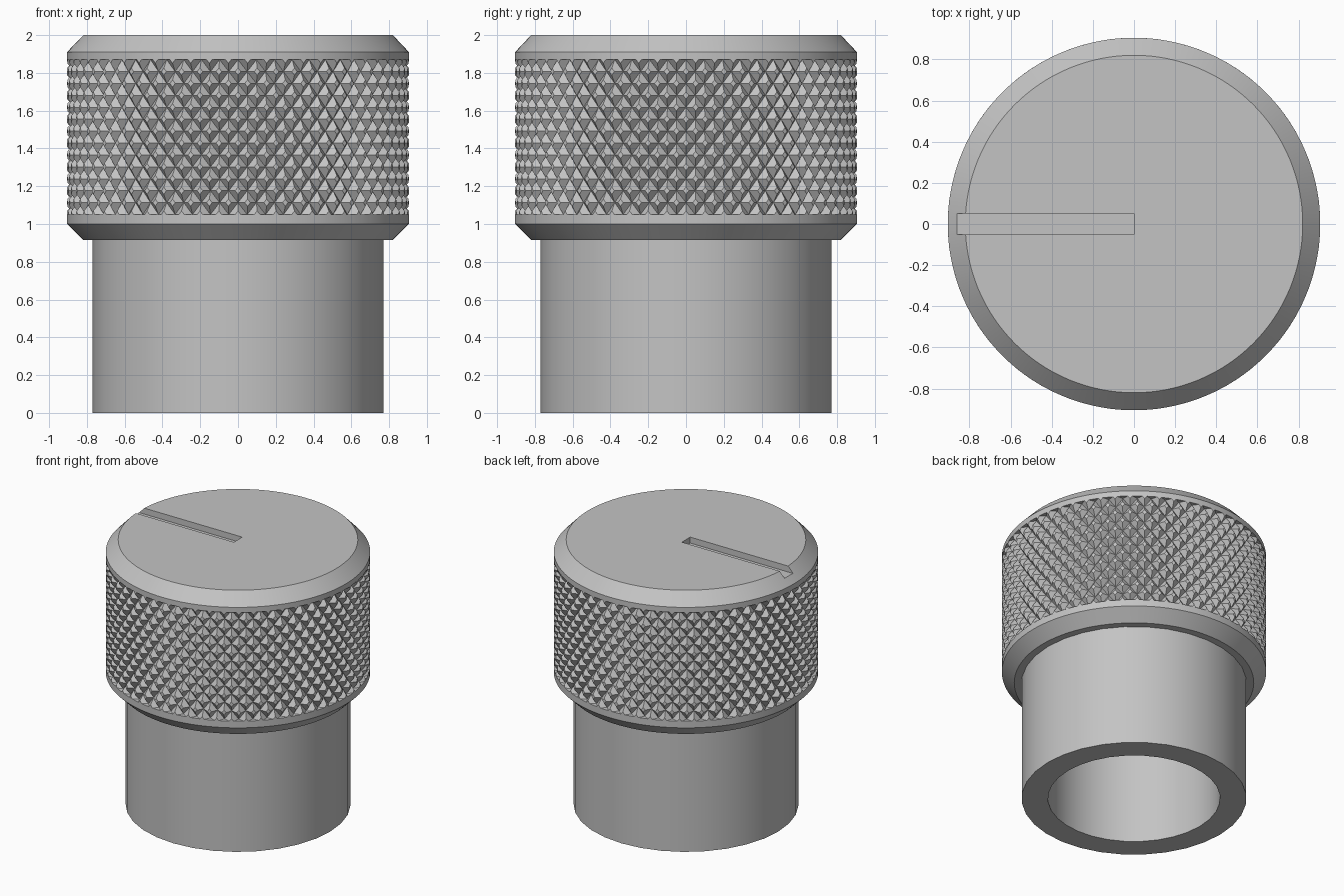
import bpy, bmesh, math
from math import cos, sin, pi, radians

if "Cube" in bpy.data.objects:
    bpy.data.objects.remove(bpy.data.objects["Cube"])

GREY = (0.55, 0.55, 0.55, 1)
metal = bpy.data.materials.new("grey_metal")
metal.use_nodes = True
metal.diffuse_color = GREY
metal.node_tree.nodes["Principled BSDF"].inputs["Base Color"].default_value = GREY

R, DEPTH = 0.905, 0.035          # cap radius, knurl depth
LOW, HIGH = 1.05, 1.87           # knurled band
COUNT, ROWS = 56, 13             # diamonds around, half-rows up


def finish(bm, name, smooth=True):
    bmesh.ops.recalc_face_normals(bm, faces=bm.faces)
    mesh = bpy.data.meshes.new(name)
    bm.to_mesh(mesh)
    bm.free()
    obj = bpy.data.objects.new(name, mesh)
    bpy.context.collection.objects.link(obj)
    mesh.materials.append(metal)
    if smooth:
        smooth_sharp(obj)
    return obj


def smooth_sharp(obj):
    bpy.ops.object.select_all(action='DESELECT')
    obj.select_set(True)
    bpy.context.view_layer.objects.active = obj
    bpy.ops.object.shade_smooth_by_angle(angle=radians(30))


def lathe(profile, segments):
    """Revolve (radius, z) points; a zero radius end closes in a flat disc."""
    bm = bmesh.new()
    rings = []
    for r, z in profile:
        rings.append([bm.verts.new((r * cos(2 * pi * i / segments),
                                    r * sin(2 * pi * i / segments), z))
                      for i in range(segments)])
    for a, b in zip(rings, rings[1:]):
        for i in range(segments):
            j = (i + 1) % segments
            bm.faces.new((a[i], a[j], b[j], b[i]))
    bm.faces.new(rings[0])
    bm.faces.new(rings[-1])
    return bm


# Cap: chamfered at both ends, recessed where the knurling sits
core = R - DEPTH - 0.003
cap = finish(lathe([(0.82, 0.915), (R, 1.0), (R, LOW), (core, LOW),
                    (core, HIGH), (R, HIGH), (R, 1.91), (0.82, 2.0)], 128),
             "cap", smooth=False)

# Pointer slot cut in the top of the cap
bm = bmesh.new()
bmesh.ops.create_cube(bm, size=1)
bmesh.ops.scale(bm, vec=(0.86, 0.10, 0.2), verts=bm.verts)
bmesh.ops.translate(bm, vec=(-0.43, 0, 2.055), verts=bm.verts)
cutter = finish(bm, "slot_cutter", smooth=False)
cutter.hide_render = True
cut = cap.modifiers.new("slot", 'BOOLEAN')
cut.operation = 'DIFFERENCE'
cut.object = cutter
cut.solver = 'EXACT'
bpy.ops.object.select_all(action='DESELECT')
cap.select_set(True)
bpy.context.view_layer.objects.active = cap
bpy.ops.object.modifier_apply(modifier=cut.name)
bpy.data.objects.remove(cutter)
smooth_sharp(cap)

# Knurling: staggered blunt diamonds, trimmed flat at the band ends
bm = bmesh.new()
half_w = pi / COUNT
half_h = (HIGH - LOW) / ROWS
TIP = 0.3
for row in range(ROWS + 1):
    zc = LOW + row * half_h
    for i in range(COUNT):
        ac = (2 * i + row % 2) * half_w

        def corners(radius, scale):
            out = []
            for da, dz in ((1, 0), (0, 1), (-1, 0), (0, -1)):
                a = ac + da * half_w * scale
                out.append(bm.verts.new((radius * cos(a), radius * sin(a),
                                         zc + dz * half_h * scale)))
            return out

        base, tip = corners(R - DEPTH, 1), corners(R, TIP)
        bm.faces.new(tip)
        for k in range(4):
            n = (k + 1) % 4
            bm.faces.new((base[k], base[n], tip[n], tip[k]))
for z, direction in ((LOW, -1), (HIGH, 1)):
    bmesh.ops.bisect_plane(bm, geom=bm.verts[:] + bm.edges[:] + bm.faces[:],
                           plane_co=(0, 0, z), plane_no=(0, 0, direction),
                           clear_outer=True)
for f in bm.faces:
    c = f.calc_center_median()
    f.normal_update()
    if f.normal.x * c.x + f.normal.y * c.y < 0:
        f.normal_flip()
mesh = bpy.data.meshes.new("knurled_grip")
bm.to_mesh(mesh)
bm.free()
mesh.materials.append(metal)
grip = bpy.data.objects.new("knurled_grip", mesh)
bpy.context.collection.objects.link(grip)

# Stem: hollow sleeve, its bore closed by the underside of the cap
finish(lathe([(0.59, 0.914), (0.59, 0), (0.77, 0), (0.77, 0.92)], 32), "stem")
